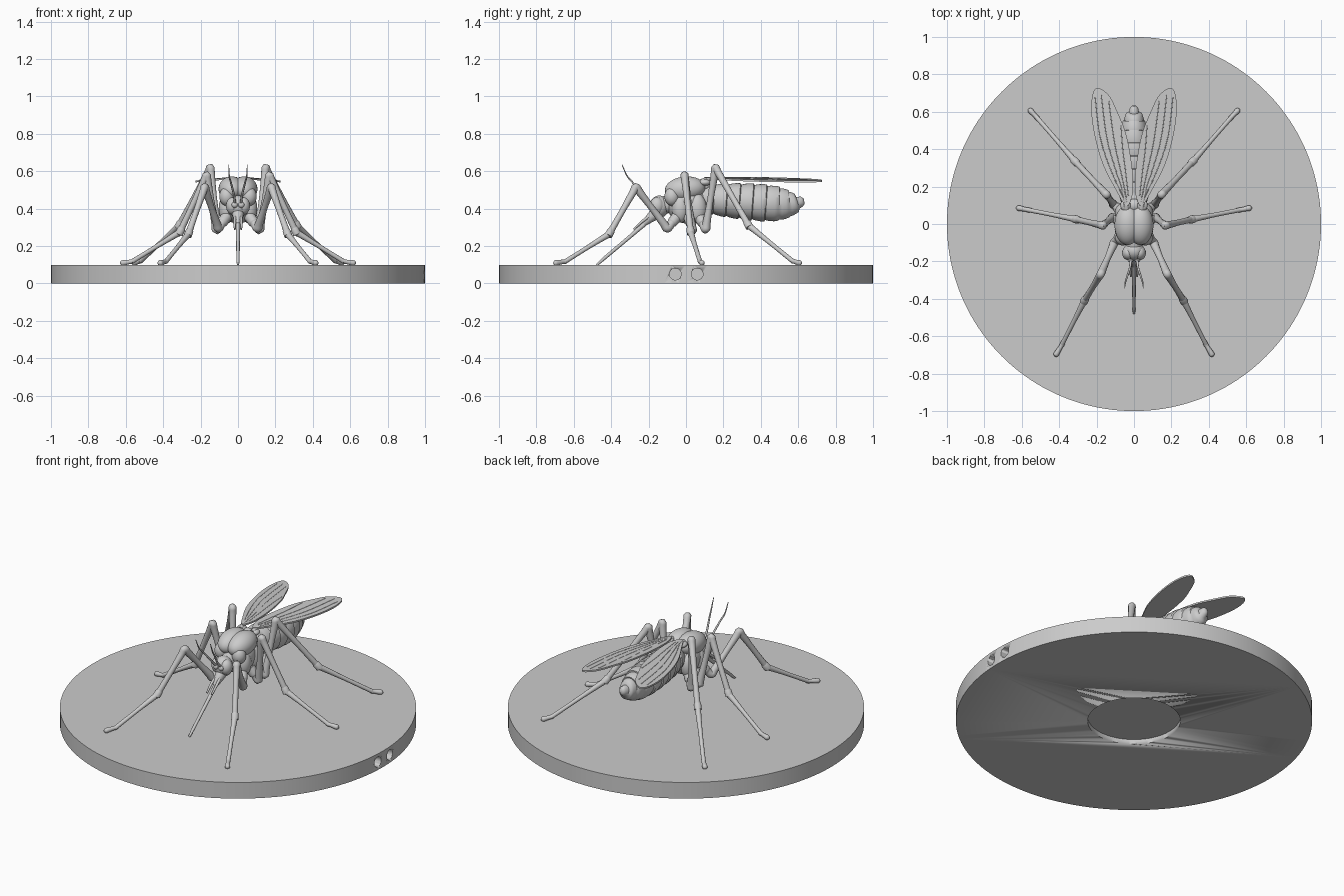
import bpy, bmesh, math
from mathutils import Vector, Matrix

if "Cube" in bpy.data.objects:
    bpy.data.objects.remove(bpy.data.objects["Cube"])


def finish(name, bm, mirror=False, angle=40):
    bmesh.ops.recalc_face_normals(bm, faces=bm.faces)
    me = bpy.data.meshes.new(name)
    bm.to_mesh(me)
    bm.free()
    ob = bpy.data.objects.new(name, me)
    bpy.context.collection.objects.link(ob)
    if mirror:
        ob.modifiers.new("Mirror", 'MIRROR').use_mirror_merge = False
    bpy.ops.object.select_all(action='DESELECT')
    ob.select_set(True)
    bpy.context.view_layer.objects.active = ob
    bpy.ops.object.shade_smooth_by_angle(angle=math.radians(angle))
    return ob


def smooth_path(pts, n, closed=False):
    """Catmull-Rom through points of any dimension."""
    out, m = [], len(pts)
    get = (lambda i: pts[i % m]) if closed else (lambda i: pts[max(0, min(m - 1, i))])
    for i in range(m if closed else m - 1):
        quad = zip(get(i - 1), get(i), get(i + 1), get(i + 2))
        quad = list(quad)
        for k in range(n):
            t = k / n
            out.append([0.5 * (2 * b + (c - a) * t + (2 * a - 5 * b + 4 * c - d) * t * t
                               + (3 * b - a - 3 * c + d) * t ** 3) for a, b, c, d in quad])
    if not closed:
        out.append(list(pts[-1]))
    return out


def loft(name, rings, sides=20, mirror=False, angle=40):
    """Elliptical sections (x, y, z, half width, half height) along a path."""
    bm = bmesh.new()
    P = [Vector(r[:3]) for r in rings]
    side, prev = Vector((1, 0, 0)), None
    for i, r in enumerate(rings):
        tan = (P[min(i + 1, len(P) - 1)] - P[max(i - 1, 0)]).normalized()
        side = (side - tan * side.dot(tan)).normalized()
        up = side.cross(tan)
        ring = [bm.verts.new(P[i] + side * r[3] * math.cos(a) + up * r[-1] * math.sin(a))
                for a in (2 * math.pi * k / sides for k in range(sides))]
        if prev:
            for k in range(sides):
                j = (k + 1) % sides
                bm.faces.new((prev[k], prev[j], ring[j], ring[k]))
        else:
            bm.faces.new(ring)
        prev = ring
    bm.faces.new(prev)
    return finish(name, bm, mirror, angle)


def ball(name, c, r, mirror=False, tilt=0):
    bm = bmesh.new()
    mat = Matrix.Translation(c) @ Matrix.Rotation(tilt, 4, 'X') @ Matrix.Diagonal((*r, 1))
    bmesh.ops.create_uvsphere(bm, u_segments=32, v_segments=20, radius=1, matrix=mat)
    return finish(name, bm, mirror, 60)


def cylinder(name, r, depth, mat, seg):
    bm = bmesh.new()
    bmesh.ops.create_cone(bm, cap_ends=True, segments=seg, radius1=r, radius2=r,
                          depth=depth, matrix=mat)
    return finish(name, bm)


# Round base with two side sockets and a recess underneath
base = cylinder("base", 1, 0.1, Matrix.Translation((0, 0, 0.05)), 160)
cutters = [cylinder("recess_cutter", 0.26, 0.06, Matrix.Translation((0, 0, 0)), 64)]
for y in (-0.057, 0.06):
    m = Matrix.Translation((0.95, y, 0.05)) @ Matrix.Rotation(math.pi / 2, 4, 'Y')
    cutters.append(cylinder("socket_cutter", 0.031, 0.4, m, 32))
for c in cutters:
    c.hide_render = True
    mod = base.modifiers.new("Cut", 'BOOLEAN')
    mod.object, mod.operation, mod.solver = c, 'DIFFERENCE', 'EXACT'
    bpy.context.view_layer.objects.active = base
    bpy.ops.object.modifier_apply(modifier=mod.name)
    bpy.data.objects.remove(c)

# Abdomen: overlapping segments with a step at each joint
profile = [(0.08, 0.45, 0.055, 0.065), (0.15, 0.45, 0.078, 0.082), (0.22, 0.445, 0.088, 0.09),
           (0.29, 0.44, 0.093, 0.095), (0.36, 0.435, 0.094, 0.098), (0.43, 0.43, 0.089, 0.098),
           (0.50, 0.425, 0.075, 0.09), (0.555, 0.425, 0.057, 0.07), (0.595, 0.43, 0.04, 0.047)]
rings = []
for (y0, z0, w0, h0), (y1, z1, w1, h1) in zip(profile, profile[1:]):
    for t, s in ((0, 0.93), (0.25, 0.985), (0.65, 1.02), (0.93, 1.01)):
        rings.append((0, y0 + (y1 - y0) * t, z0 + (z1 - z0) * t,
                      s * (w0 + (w1 - w0) * t), s * (h0 + (h1 - h0) * t)))
rings += [(0, 0.598, 0.432, 0.027, 0.032), (0, 0.62, 0.438, 0.022, 0.027),
          (0, 0.632, 0.44, 0.01, 0.013)]
loft("abdomen", rings, 36, angle=50)

# Thorax: lower body, grooved back shield, side plates, rear lobes
ball("thorax", (0, 0.01, 0.425), (0.095, 0.115, 0.105))
ball("back_shield", (0.034, -0.005, 0.505), (0.07, 0.108, 0.067), True, 0.1)
ball("shoulder_lobe", (0.06, -0.075, 0.465), (0.04, 0.04, 0.05), True)
ball("side_plate_front", (0.06, -0.03, 0.4), (0.043, 0.045, 0.075), True)
ball("side_plate_rear", (0.06, 0.06, 0.4), (0.043, 0.05, 0.08), True)
ball("rear_lobe", (0, 0.1, 0.52), (0.045, 0.035, 0.03))
ball("wing_hinge", (0.045, 0.1, 0.54), (0.028, 0.032, 0.018), True)

# Head with eyes, mouth cone, proboscis, palps and antennae
loft("neck", [(0, -0.06, 0.43, 0.05, 0.05), (0, -0.14, 0.415, 0.04, 0.045)])
ball("head", (0, -0.143, 0.41), (0.055, 0.052, 0.06))
ball("eye", (0.03, -0.155, 0.415), (0.034, 0.038, 0.046), True)
ball("antenna_socket", (0.018, -0.192, 0.42), (0.016, 0.014, 0.016), True)
loft("mouth_cone", smooth_path([(0, -0.15, 0.385, 0.036), (0, -0.185, 0.355, 0.027),
                                (0, -0.225, 0.318, 0.013)], 5))
loft("proboscis", [(0, -0.19, 0.345, 0.013), (0, -0.3, 0.25, 0.010),
                   (0, -0.44, 0.132, 0.009), (0, -0.478, 0.098, 0.006)], 12)
loft("palp", smooth_path([(0.012, -0.18, 0.37, 0.008), (0.018, -0.23, 0.335, 0.008),
                          (0.017, -0.28, 0.29, 0.005)], 5), 10, True)
loft("antenna", smooth_path([(0.016, -0.19, 0.425, 0.007), (0.022, -0.235, 0.475, 0.006),
                             (0.038, -0.285, 0.54, 0.005), (0.047, -0.315, 0.575, 0.004),
                             (0.05, -0.342, 0.635, 0.002)], 6), 10, True)


def leg(name, hip, troch, knee, joint, ankle, toe):
    """Rounded bends come from extra points just before and after each joint."""
    J = [Vector(p) for p in (hip, troch, knee, joint, ankle, toe)]
    size = [0.03, 0.024, 0.022, 0.018, 0.013, 0.015]
    thin = [0.028, 0.017, 0.016, 0.012, 0.012]
    pts = [(*J[0], size[0])]
    for i in range(1, 5):
        a, b, c = J[i - 1:i + 2]
        gap = 0.035 if i < 4 else 0.015
        pts.append((*a.lerp(b, 0.5), thin[i - 1]))
        pts.append((*(b + (a - b).normalized() * gap), size[i] * 0.95))
        pts.append((*b, size[i]))
        pts.append((*(b + (c - b).normalized() * gap), size[i] * 0.9))
    end = (J[5] - J[4]).normalized()
    pts += [(*J[5], size[5]), (*(J[5] + end * 0.010), 0.011), (*(J[5] + end * 0.015), 0.004)]
    loft(name, smooth_path(pts, 4), 14, True, 60)
    # small collar where shin meets foot segment
    d = (J[3] - J[2]).normalized()
    loft(name + "_collar", [(*(J[3] - d * 0.035), 0.012), (*(J[3] - d * 0.02), 0.021),
                            (*(J[3] + d * 0.012), 0.022), (*(J[3] + d * 0.016), 0.012)], 14, True)


# Three pairs of legs
leg("front_leg", (0.06, -0.045, 0.36), (0.105, -0.10, 0.295), (0.178, -0.268, 0.515),
    (0.265, -0.41, 0.265), (0.385, -0.645, 0.118), (0.415, -0.695, 0.11))
leg("middle_leg", (0.07, 0.015, 0.36), (0.115, 0.035, 0.285), (0.168, -0.008, 0.578),
    (0.31, 0.025, 0.275), (0.565, 0.075, 0.118), (0.615, 0.085, 0.11))
leg("hind_leg", (0.065, 0.07, 0.36), (0.11, 0.105, 0.29), (0.148, 0.158, 0.618),
    (0.315, 0.335, 0.31), (0.52, 0.57, 0.12), (0.553, 0.605, 0.11))


def wing_z(x):
    return 0.566 - 0.09 * x


# Wings: thin outlined blades with faint raised veins
outline = [(0.03, 0.10), (0.055, 0.11), (0.09, 0.17), (0.165, 0.315), (0.21, 0.47), (0.228, 0.60),
           (0.222, 0.69), (0.2, 0.727), (0.165, 0.715), (0.125, 0.675), (0.085, 0.59),
           (0.045, 0.49), (0.018, 0.36), (0.006, 0.25), (0.008, 0.16)]
bm = bmesh.new()
curve = smooth_path(outline, 4, True)
top, low = ([bm.verts.new((x, y, wing_z(x) + h)) for x, y in curve] for h in (0.005, -0.005))
bm.faces.new(top)
bm.faces.new(low[::-1])
for i in range(len(top)):
    j = (i + 1) % len(top)
    bm.faces.new((top[i], low[i], low[j], top[j]))
finish("wing", bm, True)
veins = [[(0.045, 0.12), (0.12, 0.28), (0.18, 0.46), (0.208, 0.68)],
         [(0.045, 0.13), (0.095, 0.28), (0.145, 0.46), (0.175, 0.69)],
         [(0.04, 0.14), (0.07, 0.28), (0.105, 0.44), (0.135, 0.66)],
         [(0.03, 0.15), (0.045, 0.28), (0.06, 0.40), (0.07, 0.53)]]
for v in veins:
    loft("wing_vein", smooth_path([(x, y, wing_z(x) + 0.004, 0.003) for x, y in v], 5), 8, True)
loft("wing_root", [(0.04, 0.08, 0.545, 0.014), (0.045, 0.12, 0.558, 0.012),
                   (0.06, 0.18, 0.562, 0.006)], 12, True)
